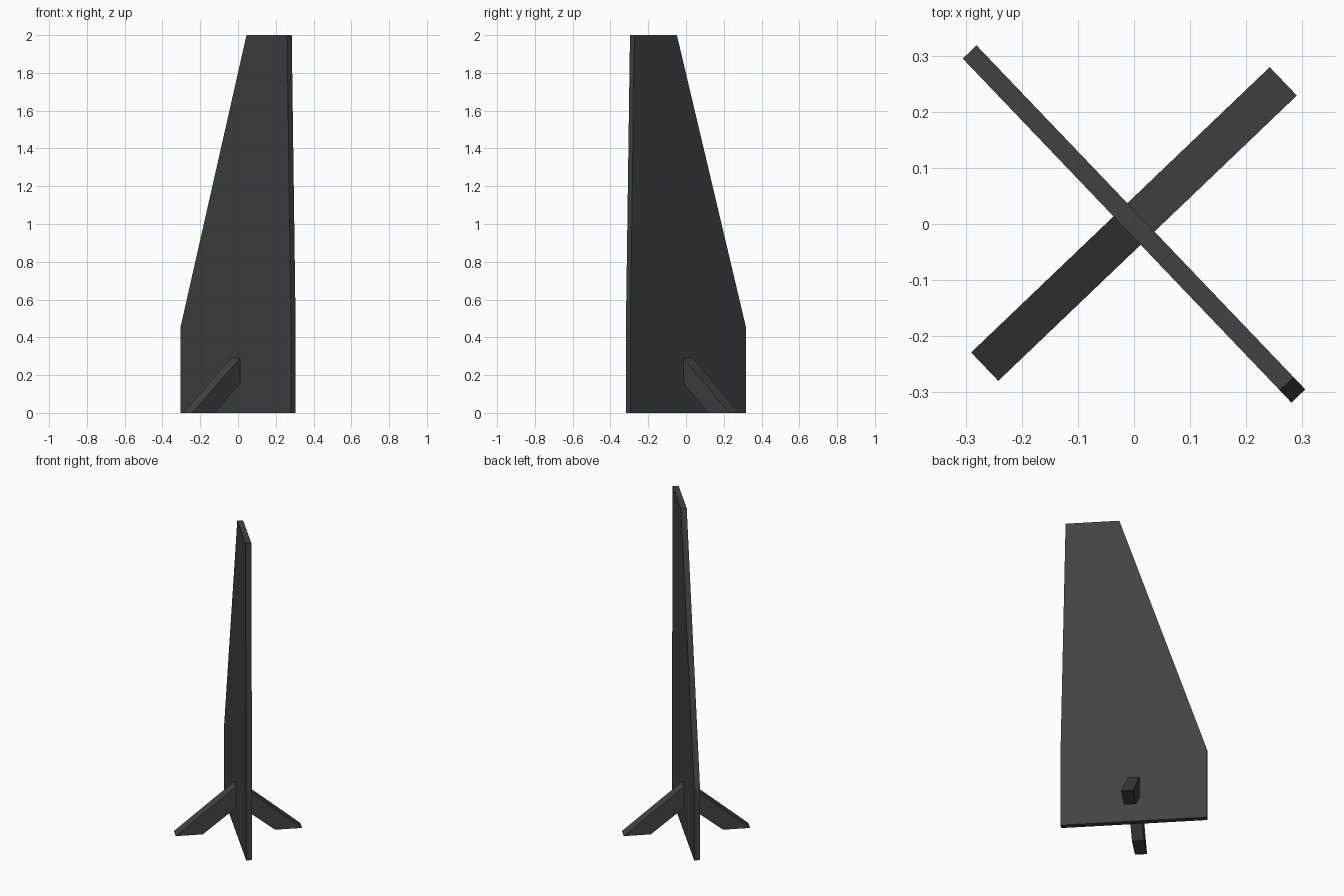
import bpy, bmesh
from math import radians
from mathutils import Matrix

if "Cube" in bpy.data.objects:
    bpy.data.objects.remove(bpy.data.objects["Cube"])

dark = bpy.data.materials.new("dark_grey")
dark.diffuse_color = (0.055, 0.055, 0.055, 1)
dark.use_nodes = True
dark.node_tree.nodes["Principled BSDF"].inputs["Base Color"].default_value = dark.diffuse_color


def prism(name, profile, thickness, angle):
    """Extrude an upright (distance, height) profile, then turn it about z."""
    bm = bmesh.new()
    face = bm.faces.new([bm.verts.new((s, -thickness / 2, z)) for s, z in profile])
    ext = bmesh.ops.extrude_face_region(bm, geom=[face])
    moved = [v for v in ext["geom"] if isinstance(v, bmesh.types.BMVert)]
    bmesh.ops.translate(bm, verts=moved, vec=(0, thickness, 0))
    bmesh.ops.recalc_face_normals(bm, faces=bm.faces)
    bm.transform(Matrix.Rotation(radians(angle), 4, "Z"))
    mesh = bpy.data.meshes.new(name)
    bm.to_mesh(mesh)
    bm.free()
    mesh.materials.append(dark)
    obj = bpy.data.objects.new(name, mesh)
    bpy.context.collection.objects.link(obj)
    return obj


SLAB_T = 0.034
TURN = -46.3

# Tall thin slab with one long sloping edge
prism("upright_slab",
      [(-0.424, 0), (0.424, 0), (0.424, 0.45), (0.394, 2), (0.083, 2), (-0.424, 0.45)],
      SLAB_T, TURN)

# Sloping brace on each broad face
brace = [(SLAB_T / 2, 0.155), (0.21, 0), (0.368, 0), (SLAB_T / 2, 0.29)]
for name, side in (("back_brace", 90), ("front_brace", -90)):
    prism(name, brace, 0.07, TURN + side)
